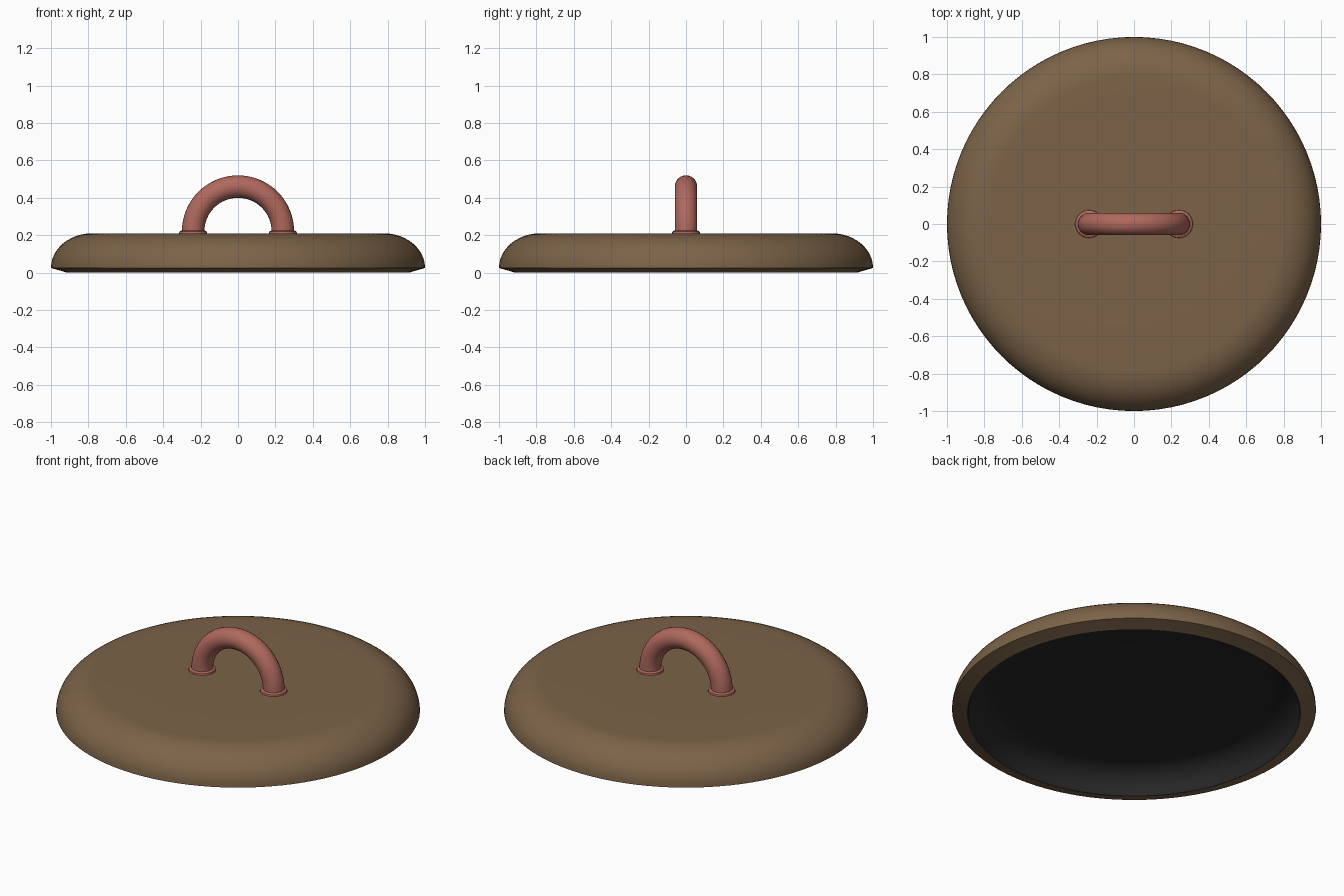
import bpy, bmesh
from math import pi, sin, cos, radians
from mathutils import Vector

if "Cube" in bpy.data.objects:
    bpy.data.objects.remove(bpy.data.objects["Cube"])


def material(name, rgb):
    m = bpy.data.materials.new(name)
    m.diffuse_color = (*rgb, 1)
    m.use_nodes = True
    m.node_tree.nodes["Principled BSDF"].inputs["Base Color"].default_value = m.diffuse_color
    return m


BROWN = material("brown", (0.20, 0.125, 0.065))
DARK = material("dark_lining", (0.02, 0.02, 0.02))
RED = material("red_clay", (0.43, 0.14, 0.11))


def sweep(name, rings, mats, lining_from=None, angle=35):
    """Skin a list of rings; the end rings are capped."""
    bm = bmesh.new()
    loops = [[bm.verts.new(p) for p in ring] for ring in rings]
    n = len(loops[0])
    for i, (a, b) in enumerate(zip(loops, loops[1:])):
        for k in range(n):
            f = bm.faces.new((a[k], a[(k + 1) % n], b[(k + 1) % n], b[k]))
            f.material_index = int(lining_from is not None and i >= lining_from)
    bm.faces.new(loops[0])
    bm.faces.new(loops[-1]).material_index = int(lining_from is not None)
    bmesh.ops.recalc_face_normals(bm, faces=bm.faces)
    me = bpy.data.meshes.new(name)
    bm.to_mesh(me)
    bm.free()
    for m in mats:
        me.materials.append(m)
    ob = bpy.data.objects.new(name, me)
    bpy.context.collection.objects.link(ob)
    bpy.ops.object.select_all(action='DESELECT')
    ob.select_set(True)
    bpy.context.view_layer.objects.active = ob
    bpy.ops.object.shade_smooth_by_angle(angle=radians(angle))
    return ob


def circle(r, z, n, cx=0):
    return [(cx + r * cos(2 * pi * k / n), r * sin(2 * pi * k / n), z) for k in range(n)]


def arc(cr, cz, rr, rz, a0, a1, n):
    return [(cr + rr * cos(a0 + (a1 - a0) * i / n), cz + rz * sin(a0 + (a1 - a0) * i / n))
            for i in range(n + 1)]


# Lid: rounded shoulder, bevelled rim, hollow dark underside
outer = arc(0.78, 0.025, 0.22, 0.185, pi / 2, 0, 12)
rim = [(0.93, 0.005), (0.915, 0.0)]
inner = arc(0.76, 0.01, 0.15, 0.135, 0, pi / 2, 10)
profile = [(0.4, 0.21)] + outer + rim + inner + [(0.4, 0.145)]
sweep("lid", [circle(r, z, 96) for r, z in profile], [BROWN, DARK],
      lining_from=len(outer) + len(rim))

# Handle: half ring of round section
rings = []
for i in range(33):
    a = pi * i / 32
    out = Vector((cos(a), 0, sin(a)))
    c = Vector((0, 0, 0.22)) + out * 0.24
    rings.append([c + out * 0.06 * cos(2 * pi * k / 24)
                  + Vector((0, 0.06 * sin(2 * pi * k / 24), 0)) for k in range(24)])
sweep("handle", rings, [RED])

# Flared collars where the handle meets the lid
for side, x in (("left", -0.24), ("right", 0.24)):
    collar = [(0.07, 0.2), (0.075, 0.21), (0.073, 0.219), (0.066, 0.223), (0.058, 0.226)]
    sweep(f"handle_collar_{side}", [circle(r, z, 24, x) for r, z in collar], [RED])
